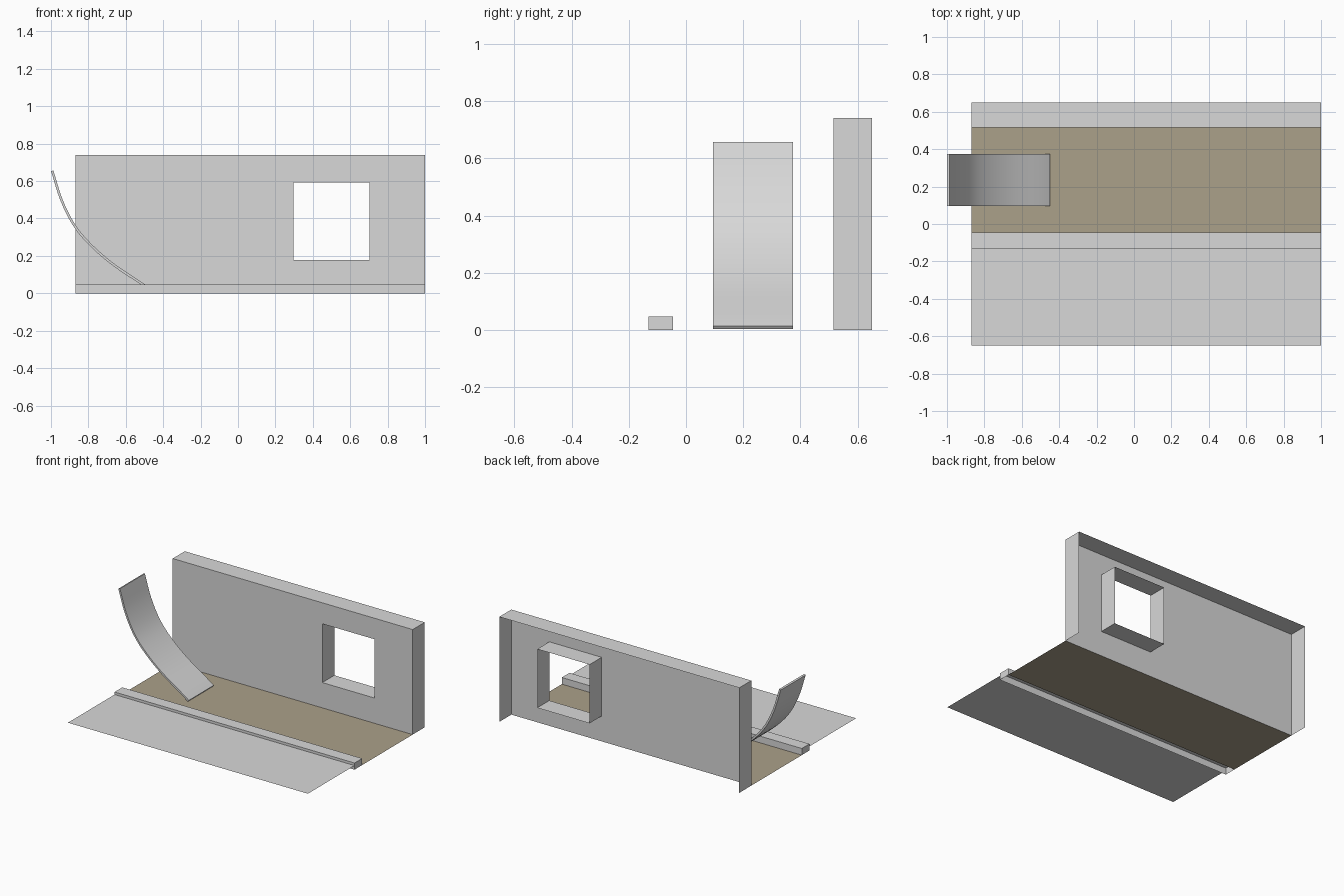
import bpy, bmesh
from mathutils import Vector

if "Cube" in bpy.data.objects:
    bpy.data.objects.remove(bpy.data.objects["Cube"])

X0, X1 = -0.87, 1.0


def material(name, rgb):
    m = bpy.data.materials.new(name)
    m.diffuse_color = (*rgb, 1)
    m.use_nodes = True
    m.node_tree.nodes["Principled BSDF"].inputs["Base Color"].default_value = m.diffuse_color
    return m


GREY = material("light_grey", (0.69, 0.69, 0.69))
SAND = material("sand_brown", (0.41, 0.355, 0.255))


def make(name, verts, faces, mat):
    mesh = bpy.data.meshes.new(name)
    mesh.from_pydata(verts, [], faces)
    mesh.materials.append(mat)
    obj = bpy.data.objects.new(name, mesh)
    bpy.context.collection.objects.link(obj)
    return obj


def floor(name, y0, y1, z, mat):
    make(name, [(X0, y0, z), (X1, y0, z), (X1, y1, z), (X0, y1, z)], [(0, 1, 2, 3)], mat)


def rect(x0, x1, z0, z1, y):
    return [(x0, y, z0), (x1, y, z0), (x1, y, z1), (x0, y, z1)]


# Flat ground strips, the pavement slightly raised
floor("pavement", -0.65, -0.131, 0.029, GREY)
floor("sand_floor", -0.046, 0.516, 0, SAND)

# Curb: shell with open underside
verts = rect(X0, X1, 0, 0.047, -0.131) + rect(X0, X1, 0, 0.047, -0.046)
make("curb", verts, [(0, 1, 2, 3), (5, 4, 7, 6), (3, 2, 6, 7), (1, 5, 6, 2), (4, 0, 3, 7)], GREY)

# Wall: front panel around a window, with sides, top and window reveal; back and underside open
verts = []
for y in (0.516, 0.65):
    verts += rect(X0, X1, 0, 0.74, y) + rect(0.296, 0.704, 0.178, 0.592, y)
faces = []
for i in range(4):
    j = (i + 1) % 4
    faces.append((i, j, j + 4, i + 4))              # front panel
    faces.append((i + 4, j + 4, j + 12, i + 12))    # window reveal
    if i:
        faces.append((j, i, i + 8, j + 8))          # sides and top
make("wall", verts, faces, GREY)

# Slide: smooth curved strip swept through a few profile points
pts = [Vector(p) for p in ((-0.987, 0.657), (-0.938, 0.502), (-0.87, 0.367), (-0.78, 0.26),
                           (-0.66, 0.157), (-0.505, 0.053), (-0.45, 0.014))]
ext = [2 * pts[0] - pts[1]] + pts + [2 * pts[-1] - pts[-2]]
path = []
for a, b, c, d in zip(ext, ext[1:], ext[2:], ext[3:]):
    for k in range(4):
        t = k / 4
        path.append(0.5 * (2 * b + (c - a) * t + (2 * a - 5 * b + 4 * c - d) * t ** 2
                           + (3 * b - a - 3 * c + d) * t ** 3))
path.append(pts[-1])
verts, n = [], len(path)
for i, p in enumerate(path):
    tan = (path[min(i + 1, n - 1)] - path[max(i - 1, 0)]).normalized()
    low = p - Vector((-tan.y, tan.x)) * 0.013
    for q in (p, low):
        verts += [(q.x, 0.095, max(q.y, 0)), (q.x, 0.373, max(q.y, 0))]
faces = [(0, 1, 3, 2), (4 * n - 4, 4 * n - 2, 4 * n - 1, 4 * n - 3)]
for i in range(n - 1):
    a, b = 4 * i, 4 * i + 4
    faces += [(a, b, b + 1, a + 1), (a + 2, a + 3, b + 3, b + 2),
              (a, a + 2, b + 2, b), (a + 1, b + 1, b + 3, a + 3)]
slide = make("slide", verts, faces, GREY)
bm = bmesh.new()
bm.from_mesh(slide.data)
bmesh.ops.recalc_face_normals(bm, faces=bm.faces)
bm.to_mesh(slide.data)
bm.free()
bpy.context.view_layer.objects.active = slide
slide.select_set(True)
bpy.ops.object.shade_smooth_by_angle(angle=0.6)
